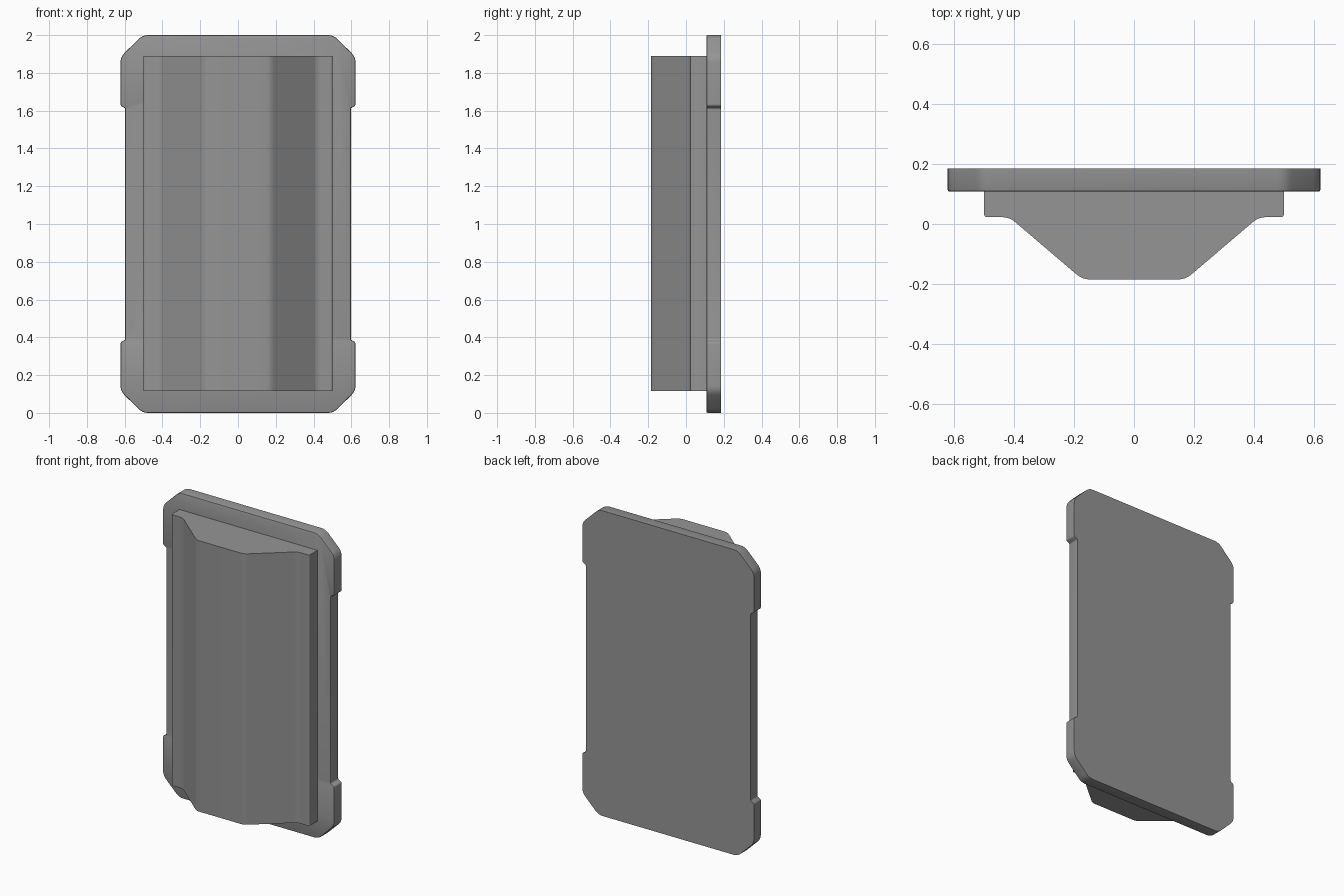
import bpy, bmesh, math
from mathutils import Vector

cube = bpy.data.objects.get("Cube")
if cube:
    bpy.data.objects.remove(cube, do_unlink=True)

grey = bpy.data.materials.new("mid_grey")
grey.use_nodes = True
colour = (0.3, 0.3, 0.3, 1)
grey.diffuse_color = colour
grey.node_tree.nodes["Principled BSDF"].inputs["Base Color"].default_value = colour


def rounded(corners):
    """Round each (point, radius offset) corner of a closed outline."""
    out = []
    for i, (p, r) in enumerate(corners):
        if r == 0:
            out.append(p)
            continue
        a = p + (corners[i - 1][0] - p).normalized() * r
        b = p + (corners[(i + 1) % len(corners)][0] - p).normalized() * r
        for k in range(5):
            t = k / 4
            out.append(a * (1 - t) ** 2 + p * 2 * t * (1 - t) + b * t * t)
    return out


def prism(name, outline, move, edge_bevel=0):
    """Extrude an outline along a vector; optionally soften the far rim."""
    bm = bmesh.new()
    base = bm.faces.new([bm.verts.new(p) for p in outline])
    ext = bmesh.ops.extrude_face_region(bm, geom=[base], use_keep_orig=True)
    verts = [g for g in ext["geom"] if isinstance(g, bmesh.types.BMVert)]
    bmesh.ops.translate(bm, verts=verts, vec=move)
    bmesh.ops.recalc_face_normals(bm, faces=bm.faces[:])
    if edge_bevel:
        far = set(verts)
        rim = [e for e in bm.edges if all(v in far for v in e.verts)]
        bmesh.ops.bevel(bm, geom=rim, offset=edge_bevel, segments=2,
                        profile=0.5, affect='EDGES')
    mesh = bpy.data.meshes.new(name)
    bm.to_mesh(mesh)
    bm.free()
    mesh.materials.append(grey)
    obj = bpy.data.objects.new(name, mesh)
    bpy.context.collection.objects.link(obj)
    bpy.ops.object.select_all(action='DESELECT')
    obj.select_set(True)
    bpy.context.view_layer.objects.active = obj
    bpy.ops.object.shade_smooth_by_angle(angle=math.radians(32))
    return obj


# Back plate: one quarter of the outline, mirrored up and across
back, plate_front = 0.185, 0.108
quarter = [(0.505, 1, 0.03), (0.622, 0.885, 0.03),
           (0.622, 0.627, 0.008), (0.597, 0.612, 0.006)]
half = quarter + [(x, -z, r) for x, z, r in reversed(quarter)]
loop = half + [(-x, z, r) for x, z, r in reversed(half)]
plate = [(Vector((x, back, z + 1)), r) for x, z, r in loop]
prism("back_plate", rounded(plate), Vector((0, plate_front - back, 0)), 0.007)

# Raised housing: flanged trapezoid section running up the front
bottom, top = 0.115, 1.89
side = [(0.5, plate_front + 0.002, 0), (0.5, 0.023, 0.01),
        (0.416, 0.023, 0.025), (0.172, -back, 0.025)]
section = side + [(-x, y, r) for x, y, r in reversed(side)]
housing = [(Vector((x, y, bottom)), r) for x, y, r in section]
prism("front_housing", rounded(housing), Vector((0, 0, top - bottom)))
